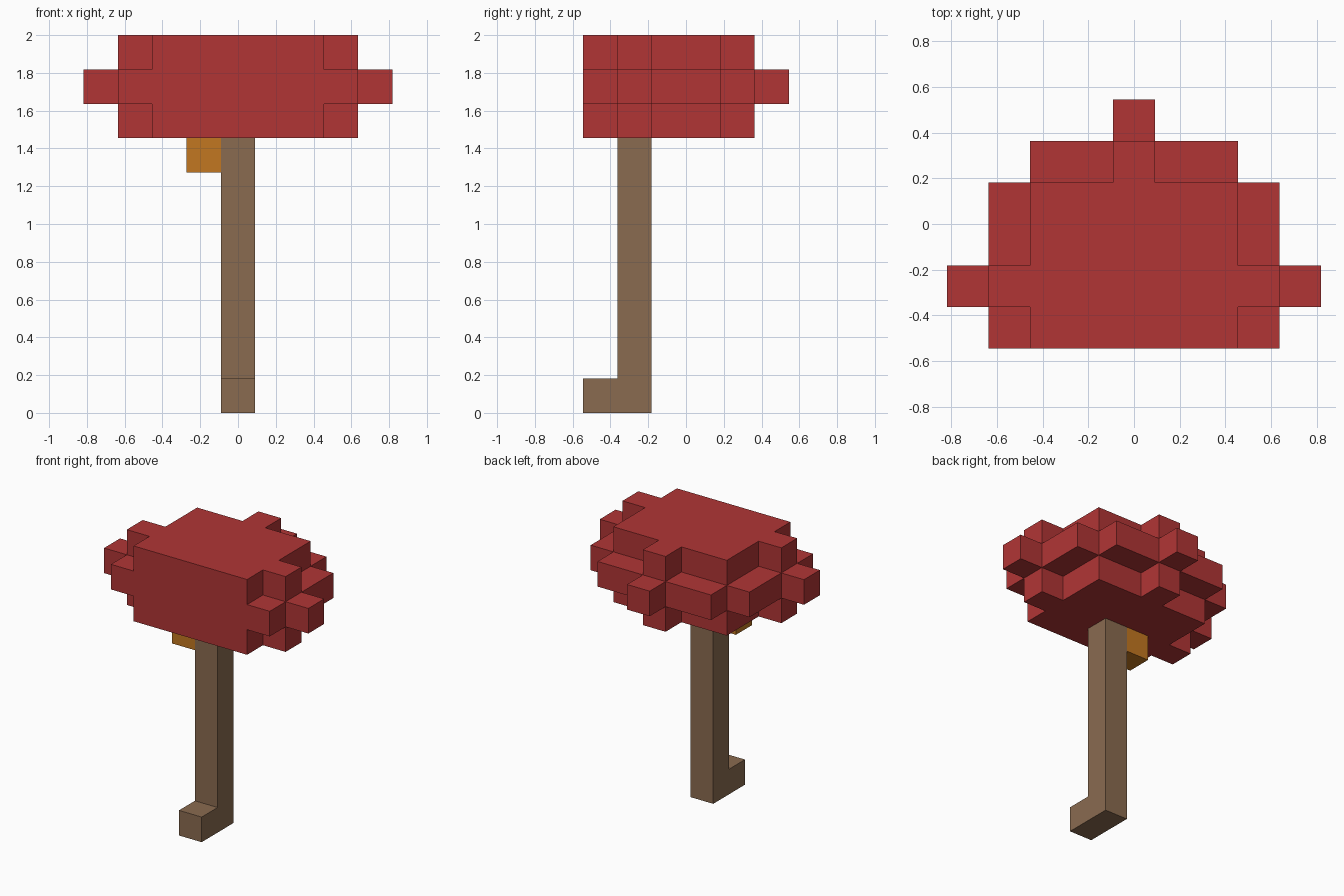
import bpy
import bmesh
from mathutils import Vector

U = 2 / 11                                # edge of one block
ORIGIN = Vector((-U / 2, -3 * U, 0))      # low corner of block (0, 0, 0)

cube = bpy.data.objects.get("Cube")
if cube:
    bpy.data.objects.remove(cube, do_unlink=True)


def material(name, rgb):
    """Flat colour given as 0-255 sRGB, stored as linear."""
    linear = [((c / 255 + 0.055) / 1.055) ** 2.4 for c in rgb]
    mat = bpy.data.materials.new(name)
    mat.use_nodes = True
    mat.diffuse_color = (*linear, 1)
    bsdf = mat.node_tree.nodes["Principled BSDF"]
    bsdf.inputs["Base Color"].default_value = (*linear, 1)
    bsdf.inputs["Roughness"].default_value = 0.9
    return mat


def slab(xs, ys, zs):
    """All block cells in inclusive x, y and z ranges."""
    return {(x, y, z)
            for x in range(xs[0], xs[1] + 1)
            for y in range(ys[0], ys[1] + 1)
            for z in range(zs[0], zs[1] + 1)}


def block_part(name, cells, mat):
    """Outer skin of a set of cells, with flat areas merged."""
    bm = bmesh.new()
    for cell in cells:
        centre = Vector(cell) + Vector((0.5, 0.5, 0.5))
        for axis in range(3):
            for sign in (-1, 1):
                n = Vector((0, 0, 0))
                n[axis] = sign
                if tuple(int(c + d) for c, d in zip(cell, n)) in cells:
                    continue
                a = Vector((0, 0, 0))
                a[(axis + 1) % 3] = 0.5
                b = n.cross(a)
                corners = (a + b, b - a, -a - b, a - b)
                bm.faces.new([bm.verts.new(ORIGIN + (centre + n / 2 + k) * U)
                              for k in corners])
    bmesh.ops.remove_doubles(bm, verts=bm.verts, dist=0.001)
    bmesh.ops.recalc_face_normals(bm, faces=bm.faces)
    bmesh.ops.dissolve_limit(bm, angle_limit=0.01, verts=bm.verts, edges=bm.edges)
    mesh = bpy.data.meshes.new(name)
    bm.to_mesh(mesh)
    bm.free()
    mesh.materials.append(mat)
    obj = bpy.data.objects.new(name, mesh)
    bpy.context.collection.objects.link(obj)
    return obj


red = material("leaf_red", (177, 53, 53))
brown = material("bark_brown", (138, 107, 80))
orange = material("fruit_orange", (194, 119, 33))

# Crown: half width of each row from front to back
outer_rows = (2, 3, 2, 2, 0)              # top and bottom layers
middle_rows = (3, 4, 3, 3, 2, 0)          # wider middle layer
crown = set()
for z, rows in ((8, outer_rows), (9, middle_rows), (10, outer_rows)):
    for y, half in enumerate(rows):
        crown |= slab((-half, half), (y, y), (z, z))
block_part("crown", crown, red)

# Trunk with a root stepping forward
block_part("trunk", slab((0, 0), (1, 1), (0, 7)) | {(0, 0, 0)}, brown)

# Fruit hanging beside the trunk
block_part("fruit", {(-1, 1, 7)}, orange)
